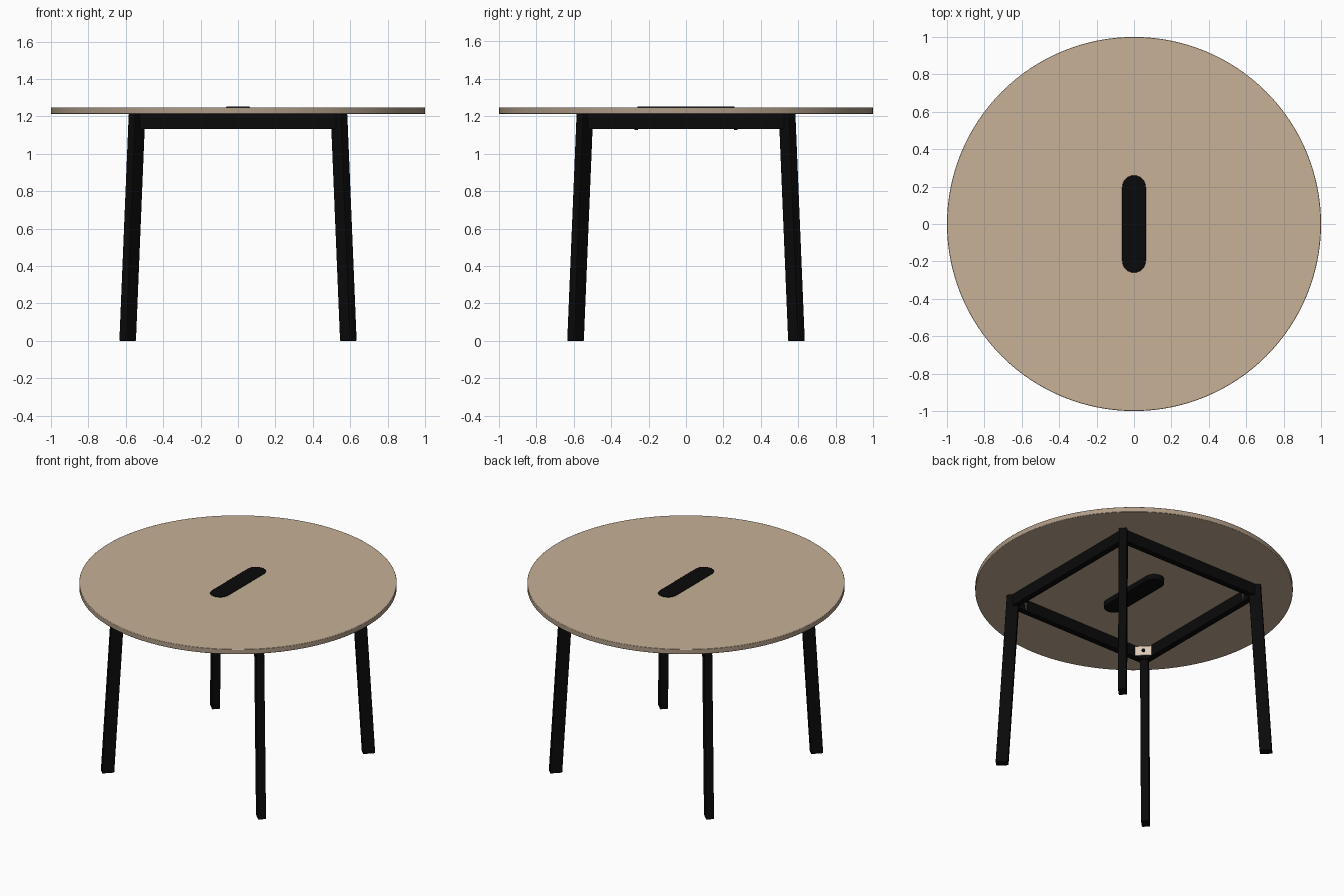
import bpy, bmesh, math
from mathutils import Vector, Matrix

cube = bpy.data.objects.get("Cube")
if cube:
    bpy.data.objects.remove(cube, do_unlink=True)


def material(name, rgb):
    m = bpy.data.materials.new(name)
    m.use_nodes = True
    m.diffuse_color = (*rgb, 1)
    bsdf = next(n for n in m.node_tree.nodes if n.type == 'BSDF_PRINCIPLED')
    bsdf.inputs["Base Color"].default_value = (*rgb, 1)
    return m


wood = material("light wood", (0.57, 0.44, 0.31))
edge_wood = material("edge wood", (0.43, 0.33, 0.24))
black = material("black", (0.003, 0.003, 0.003))
pale = material("pale bracket", (0.7, 0.58, 0.46))

TOP, UNDER, RAIL_BOTTOM = 1.248, 1.213, 1.132
SIGNS = [(1, 1), (-1, 1), (-1, -1), (1, -1)]


def finish(name, bm, mats, bevel=0.0, smooth=False):
    bmesh.ops.recalc_face_normals(bm, faces=bm.faces)
    mesh = bpy.data.meshes.new(name)
    bm.to_mesh(mesh)
    bm.free()
    for m in mats:
        mesh.materials.append(m)
    obj = bpy.data.objects.new(name, mesh)
    bpy.context.collection.objects.link(obj)
    if bevel:
        mod = obj.modifiers.new("soft edges", 'BEVEL')
        mod.width, mod.segments, mod.limit_method = bevel, 2, 'ANGLE'
    if smooth:
        bpy.ops.object.select_all(action='DESELECT')
        obj.select_set(True)
        bpy.context.view_layer.objects.active = obj
        bpy.ops.object.shade_smooth_by_angle(angle=math.radians(30))
    return obj


def prism(bm, low, high):
    """Join two matching outlines into a closed solid."""
    a = [bm.verts.new(p) for p in low]
    b = [bm.verts.new(p) for p in high]
    bm.faces.new(a)
    bm.faces.new(b)
    for i in range(len(a)):
        j = (i + 1) % len(a)
        bm.faces.new((a[i], a[j], b[j], b[i]))


def box(name, size, centre, angle, mat, bevel=0.0):
    bm = bmesh.new()
    mat4 = Matrix.Translation(centre) @ Matrix.Rotation(angle, 4, 'Z') @ Matrix.Diagonal((*size, 1))
    bmesh.ops.create_cube(bm, size=1, matrix=mat4)
    return finish(name, bm, [mat], bevel)


def stadium(half_width, half_length, z, steps=12):
    pts = []
    for end in (0, 1):
        for i in range(steps + 1):
            t = math.pi * (end + i / steps)
            y = (half_length - half_width) * (1 - 2 * end)
            pts.append((half_width * math.cos(t), y + half_width * math.sin(t), z))
    return pts


# Round top with a darker rim
bm = bmesh.new()
bmesh.ops.create_cone(bm, cap_ends=True, segments=128, radius1=1, radius2=1, depth=TOP - UNDER,
                      matrix=Matrix.Translation((0, 0, (TOP + UNDER) / 2)))
for f in bm.faces:
    f.material_index = int(abs(f.normal.z) < 0.5)
finish("table_top", bm, [wood, edge_wood], 0.003, True)

# Long insert running through the top
bm = bmesh.new()
prism(bm, stadium(0.063, 0.26, 1.178), stadium(0.063, 0.26, TOP + 0.004))
finish("cable_insert", bm, [black], 0.003, True)

# Splayed flat legs set on the diagonals
for n, (sx, sy) in enumerate(SIGNS):
    radial = Vector((sx, sy, 0)).normalized()
    side = Vector((-radial.y, radial.x, 0))

    def section(offset, z):
        c = Vector((sx * offset, sy * offset, z))
        return [c + radial * 0.039 * i + side * 0.026 * j for i, j in SIGNS]

    bm = bmesh.new()
    prism(bm, section(0.59, 0), section(0.54, UNDER))
    finish(f"leg_{n + 1}", bm, [black], 0.004)

    # Corner bracket behind each leg, with its bolt
    angle = math.atan2(sy, sx)
    zmid = (UNDER + RAIL_BOTTOM) / 2
    box(f"corner_bracket_{n + 1}", (0.008, 0.12, 0.066), (sx * 0.485, sy * 0.485, zmid), angle, pale)
    bm = bmesh.new()
    place = (Matrix.Translation((sx * 0.48, sy * 0.48, zmid)) @ Matrix.Rotation(angle, 4, 'Z')
             @ Matrix.Rotation(math.pi / 2, 4, 'Y'))
    bmesh.ops.create_cone(bm, cap_ends=True, segments=12, radius1=0.011, radius2=0.011,
                          depth=0.012, matrix=place)
    finish(f"bracket_bolt_{n + 1}", bm, [black])

# Square frame of rails under the top
for n in range(4):
    a = n * math.pi / 2
    box(f"rail_{n + 1}", (0.042, 1.08, UNDER - RAIL_BOTTOM),
        (0.54 * math.cos(a), 0.54 * math.sin(a), (UNDER + RAIL_BOTTOM) / 2), a, black, 0.003)

# Small screws below the side rails
for sx, sy in SIGNS:
    bm = bmesh.new()
    bmesh.ops.create_cone(bm, cap_ends=True, segments=12, radius1=0.009, radius2=0.009, depth=0.012,
                          matrix=Matrix.Translation((sx * 0.54, sy * 0.265, RAIL_BOTTOM)))
    finish("rail_screw", bm, [black])
